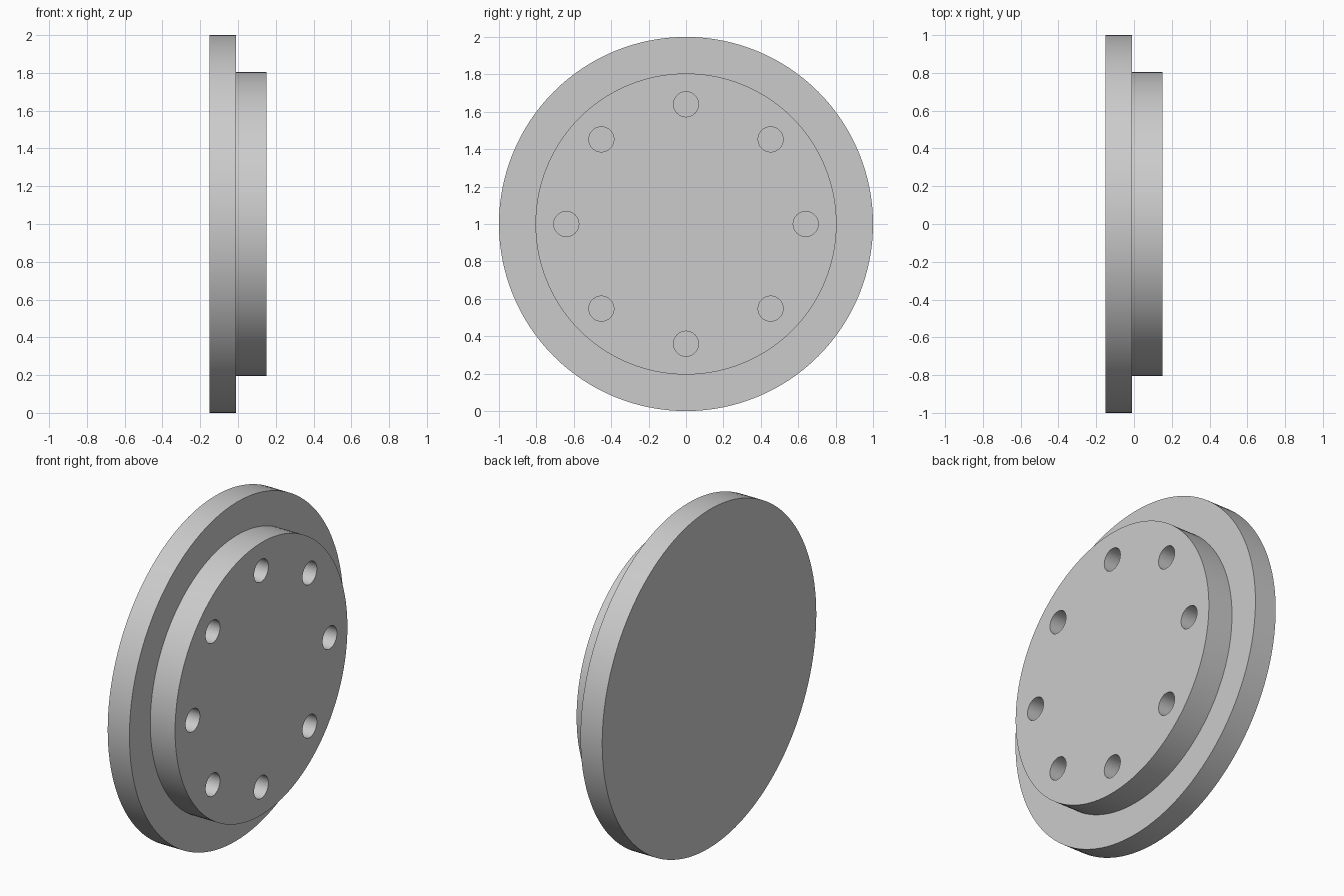
import bpy
import bmesh
from math import cos, sin, pi, radians
from mathutils import Matrix, Vector

BACK, STEP, FACE = -0.152, -0.01, 0.152
FLANGE_R, BOSS_R = 1.0, 0.805
HOLE_R, HOLE_CIRCLE, HOLES = 0.067, 0.64, 8
AXIS = Vector((0, 0, 1))

cube = bpy.data.objects.get("Cube")
if cube:
    bpy.data.objects.remove(cube, do_unlink=True)

metal = bpy.data.materials.new("plain grey")
metal.use_nodes = True
grey = (0.6, 0.6, 0.6, 1)
metal.diffuse_color = grey
metal.node_tree.nodes["Principled BSDF"].inputs["Base Color"].default_value = grey


def make_object(name, bm):
    bmesh.ops.recalc_face_normals(bm, faces=bm.faces)
    mesh = bpy.data.meshes.new(name)
    bm.to_mesh(mesh)
    bm.free()
    mesh.materials.append(metal)
    obj = bpy.data.objects.new(name, mesh)
    bpy.context.collection.objects.link(obj)
    return obj


# Stepped disc: half section turned about the x axis
bm = bmesh.new()
section = [(BACK, 0), (BACK, FLANGE_R), (STEP, FLANGE_R),
           (STEP, BOSS_R), (FACE, BOSS_R), (FACE, 0)]
verts = [bm.verts.new((x, 0, r)) for x, r in section]
edges = [bm.edges.new(pair) for pair in zip(verts, verts[1:])]
bmesh.ops.spin(bm, geom=verts + edges, cent=(0, 0, 0), axis=(1, 0, 0),
               angle=2 * pi, steps=128, use_merge=True)
bmesh.ops.remove_doubles(bm, verts=bm.verts, dist=0.0001)
bmesh.ops.dissolve_limit(bm, angle_limit=radians(1), verts=bm.verts, edges=bm.edges)
bmesh.ops.translate(bm, verts=bm.verts, vec=AXIS)
disc = make_object("flanged_disc", bm)

# Ring of blind bolt holes, as deep as the raised boss
bm = bmesh.new()
depth = 2 * (FACE - STEP)
for i in range(HOLES):
    a = 2 * pi * i / HOLES
    centre = Vector((FACE, HOLE_CIRCLE * cos(a), HOLE_CIRCLE * sin(a))) + AXIS
    bmesh.ops.create_cone(bm, cap_ends=True, segments=40, radius1=HOLE_R,
                          radius2=HOLE_R, depth=depth,
                          matrix=Matrix.Translation(centre) @ Matrix.Rotation(pi / 2, 4, 'Y'))
cutter = make_object("hole_cutter", bm)
cutter.hide_render = True

cut = disc.modifiers.new("bolt holes", 'BOOLEAN')
cut.operation = 'DIFFERENCE'
cut.solver = 'EXACT'
cut.object = cutter

bpy.ops.object.select_all(action='DESELECT')
disc.select_set(True)
bpy.context.view_layer.objects.active = disc
bpy.ops.object.modifier_apply(modifier=cut.name)
bpy.data.objects.remove(cutter, do_unlink=True)

# Smooth walls, crisp rims
bpy.ops.object.shade_smooth_by_angle(angle=radians(30))
